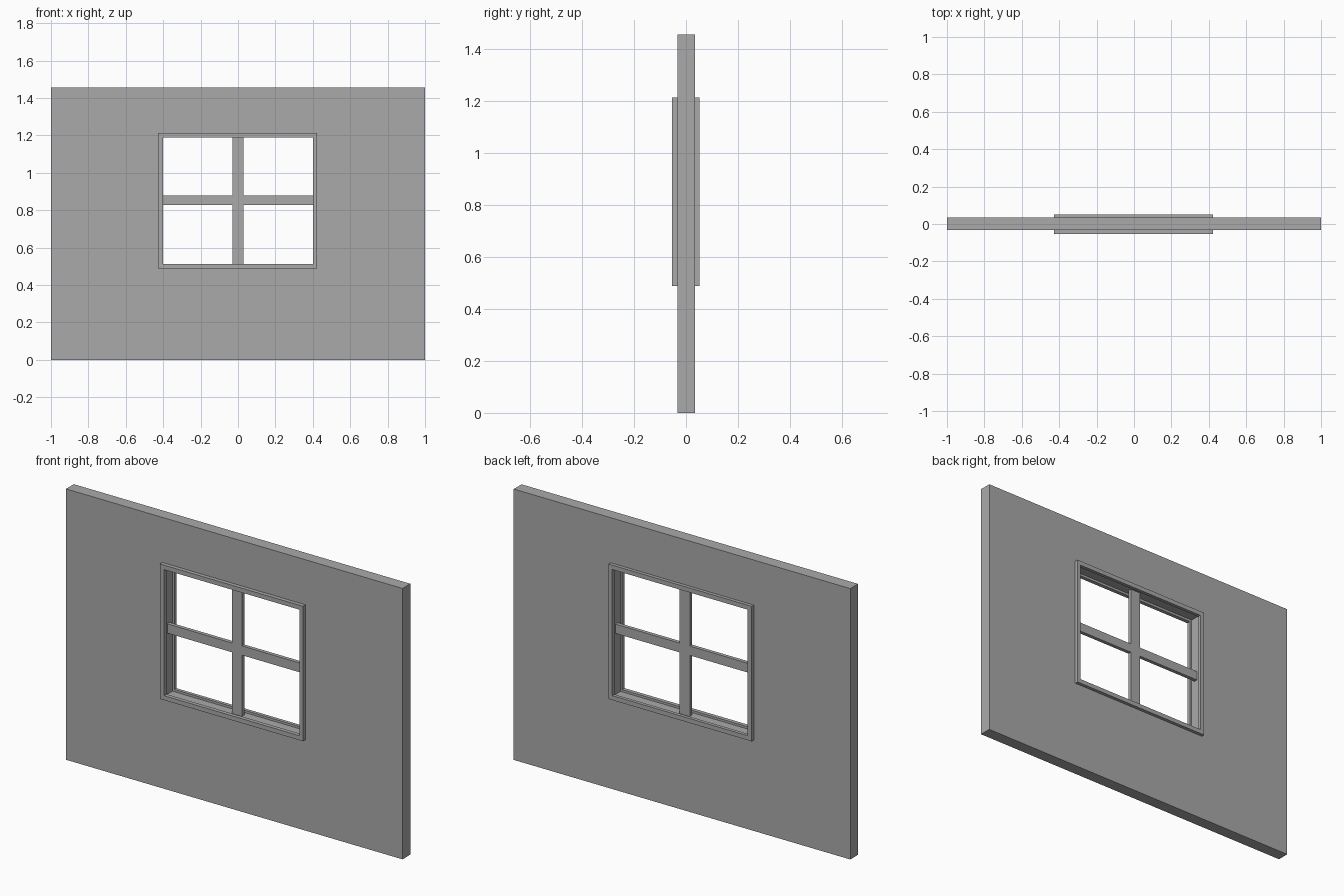
import bpy
import bmesh

cube = bpy.data.objects.get("Cube")
if cube:
    bpy.data.objects.remove(cube, do_unlink=True)

grey = bpy.data.materials.new("plain grey")
grey.use_nodes = True
COLOUR = (0.4, 0.4, 0.4, 1)
grey.diffuse_color = COLOUR
grey.node_tree.nodes["Principled BSDF"].inputs["Base Color"].default_value = COLOUR


def extruded(name, faces_from, y0, y1):
    """Make flat faces at y0 and push them back to y1 as a solid."""
    bm = bmesh.new()
    faces_from(bm, y0)
    ret = bmesh.ops.extrude_face_region(bm, geom=bm.faces[:], use_keep_orig=True)
    moved = [v for v in ret["geom"] if isinstance(v, bmesh.types.BMVert)]
    bmesh.ops.translate(bm, vec=(0, y1 - y0, 0), verts=moved)
    bmesh.ops.recalc_face_normals(bm, faces=bm.faces[:])
    mesh = bpy.data.meshes.new(name)
    bm.to_mesh(mesh)
    bm.free()
    mesh.materials.append(grey)
    obj = bpy.data.objects.new(name, mesh)
    bpy.context.collection.objects.link(obj)
    return obj


def corners(bm, rect, y):
    x0, x1, z0, z1 = rect
    return [bm.verts.new((x, y, z)) for x, z in ((x0, z0), (x1, z0), (x1, z1), (x0, z1))]


def ring(name, outer, inner, y0, y1):
    """Rectangular slab with a rectangular opening."""
    def faces(bm, y):
        a, b = corners(bm, outer, y), corners(bm, inner, y)
        for i in range(4):
            j = (i + 1) % 4
            bm.faces.new((a[i], a[j], b[j], b[i]))
    return extruded(name, faces, y0, y1)


# Wall with a window opening slightly wider than the trim
hole = (-0.414, 0.412, 0.5, 1.202)
ring("wall", (-1, 1, 0, 1.455), hole, -0.032, 0.034)

# Raised trim on both faces of the wall
trim_outer = (-0.427, 0.423, 0.488, 1.213)
trim_inner = (-0.402, 0.402, 0.512, 1.189)
ring("front_trim", trim_outer, trim_inner, -0.053, -0.032)
ring("back_trim", trim_outer, trim_inner, 0.034, 0.052)


# Crossed glazing bars as one solid
def cross_faces(bm, y):
    xs = (hole[0], -0.03, 0.03, hole[1])
    zs = (hole[2], 0.828, 0.878, hole[3])
    grid = [[bm.verts.new((x, y, z)) for x in xs] for z in zs]
    for i in range(3):
        for j in range(3):
            if i == 1 or j == 1:
                bm.faces.new((grid[i][j], grid[i][j + 1], grid[i + 1][j + 1], grid[i + 1][j]))
    bmesh.ops.delete(bm, geom=[v for v in bm.verts if not v.link_faces], context="VERTS")


extruded("glazing_bars", cross_faces, -0.009, 0.011)
